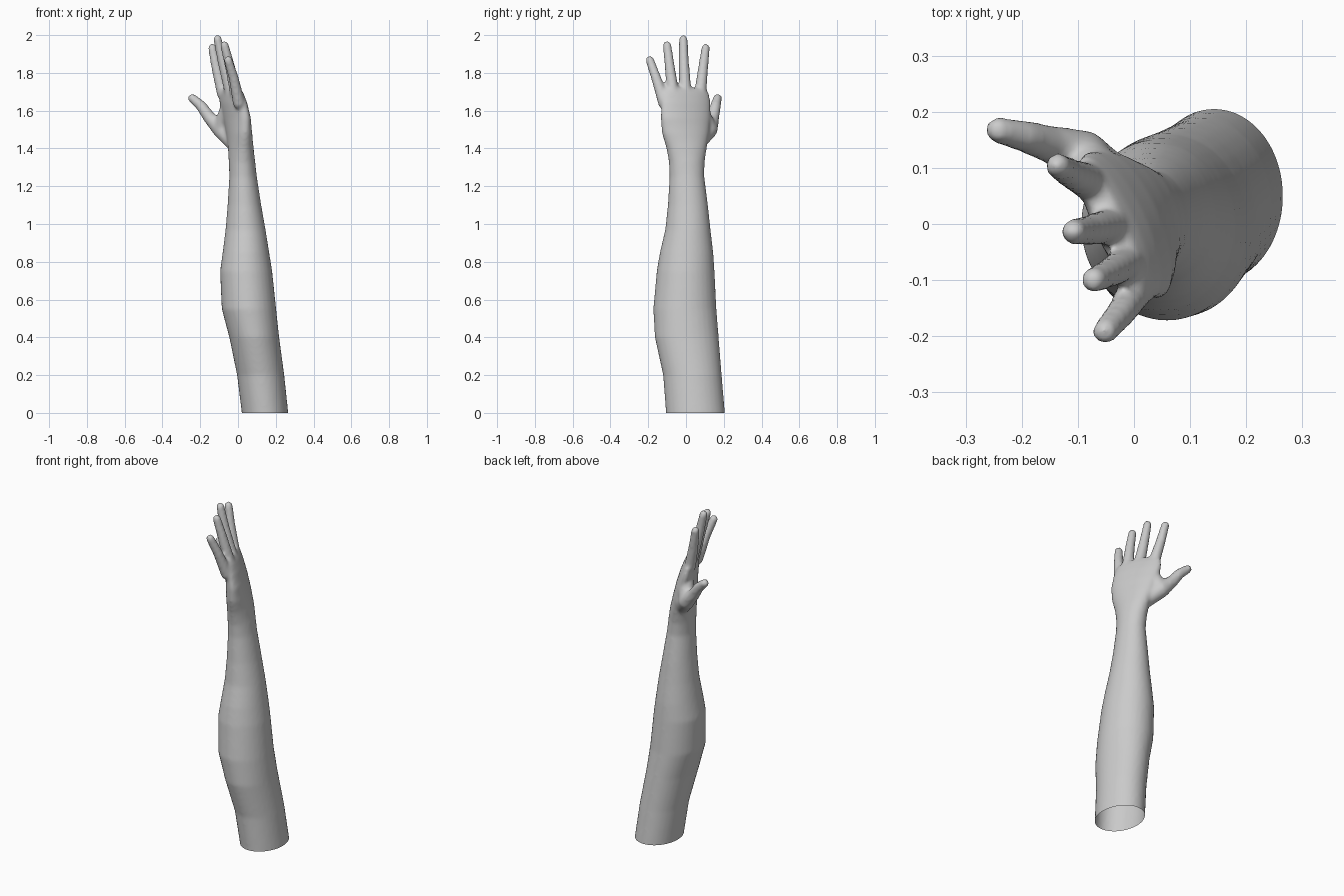
import bpy, bmesh, math
from mathutils import Vector

if "Cube" in bpy.data.objects:
    bpy.data.objects.remove(bpy.data.objects["Cube"])

skin = bpy.data.materials.new("light grey")
skin.diffuse_color = (0.6, 0.6, 0.6, 1)
skin.use_nodes = True
skin.node_tree.nodes["Principled BSDF"].inputs["Base Color"].default_value = skin.diffuse_color
bm = bmesh.new()


def loft(rings, n=32):
    """Closed tube through (z, cx, cy, half_x, half_y, tilt_degrees) ellipses."""
    loops = []
    for z, cx, cy, hx, hy, tilt in rings:
        t = math.radians(tilt)
        loop = []
        for i in range(n):
            a = 2 * math.pi * i / n
            u, v = hx * math.cos(a), hy * math.sin(a)
            loop.append(bm.verts.new((cx + u * math.cos(t) - v * math.sin(t),
                                      cy + u * math.sin(t) + v * math.cos(t), z)))
        loops.append(loop)
    for a, b in zip(loops, loops[1:]):
        for i in range(n):
            j = (i + 1) % n
            bm.faces.new((a[i], a[j], b[j], b[i]))
    bm.faces.new(loops[0][::-1])
    bm.faces.new(loops[-1])


def ball_points(x, y, z, r):
    c = Vector((x, y, z))
    pts = [c + Vector((0, 0, r)), c - Vector((0, 0, r))]
    for k in range(1, 8):
        p = math.pi * k / 8
        for i in range(16):
            a = math.pi * i / 8
            pts.append(c + r * Vector((math.sin(p) * math.cos(a),
                                       math.sin(p) * math.sin(a), math.cos(p))))
    return pts


def digit(joints):
    """Rounded tapered links between (x, y, z, radius) joints."""
    for a, b in zip(joints, joints[1:]):
        verts = [bm.verts.new(p) for p in ball_points(*a) + ball_points(*b)]
        res = bmesh.ops.convex_hull(bm, input=verts)
        inside = [v for v in res["geom_interior"] if isinstance(v, bmesh.types.BMVert)]
        bmesh.ops.delete(bm, geom=inside, context='VERTS')


# Forearm, wrist and palm
loft([(-0.10, 0.147, 0.052, 0.123, 0.157, 0),
      (0.00, 0.143, 0.050, 0.123, 0.156, 0),
      (0.20, 0.120, 0.034, 0.125, 0.155, 0),
      (0.40, 0.086, 0.004, 0.132, 0.169, 0),
      (0.55, 0.058, -0.006, 0.144, 0.167, 0),
      (0.75, 0.043, -0.002, 0.138, 0.153, 0),
      (0.85, 0.042, 0.003, 0.123, 0.141, 0),
      (0.97, 0.040, 0.010, 0.106, 0.120, 0),
      (1.10, 0.034, 0.010, 0.089, 0.106, 0),
      (1.25, 0.027, 0.005, 0.073, 0.092, 0),
      (1.33, 0.021, 0.004, 0.070, 0.095, 6),
      (1.40, 0.015, 0.003, 0.066, 0.108, 12),
      (1.48, 0.006, -0.002, 0.060, 0.130, 18),
      (1.56, -0.006, -0.002, 0.054, 0.142, 23),
      (1.64, -0.024, -0.001, 0.046, 0.143, 25),
      (1.69, -0.035, -0.001, 0.036, 0.136, 25),
      (1.72, -0.041, -0.001, 0.024, 0.115, 25)])

# Fingers: index, middle, ring, little
for base, mid, tip in [
        ((-0.080, 0.075, 1.69), (-0.115, 0.091, 1.83), (-0.136, 0.104, 1.932)),
        ((-0.040, -0.003, 1.70), (-0.082, -0.011, 1.86), (-0.108, -0.014, 1.978)),
        ((-0.010, -0.068, 1.69), (-0.044, -0.087, 1.84), (-0.072, -0.100, 1.947)),
        ((0.005, -0.115, 1.64), (-0.022, -0.157, 1.77), (-0.052, -0.192, 1.868))]:
    digit([(*base, 0.033), (*mid, 0.027), (*tip, 0.023)])

# Thumb and the pad at its base
digit([(-0.020, 0.060, 1.43, 0.045), (-0.090, 0.122, 1.50, 0.046),
       (-0.150, 0.142, 1.562, 0.034), (-0.195, 0.156, 1.625, 0.029),
       (-0.242, 0.167, 1.666, 0.024)])
digit([(-0.090, 0.122, 1.50, 0.046), (-0.060, 0.080, 1.60, 0.040)])

bmesh.ops.recalc_face_normals(bm, faces=bm.faces)
mesh = bpy.data.meshes.new("arm_with_hand")
bm.to_mesh(mesh)
bm.free()
mesh.materials.append(skin)
arm = bpy.data.objects.new("arm_with_hand", mesh)
bpy.context.collection.objects.link(arm)
bpy.context.view_layer.objects.active = arm
arm.select_set(True)

# Blend the parts into one skin
remesh = arm.modifiers.new("blend", 'REMESH')
remesh.mode = 'VOXEL'
remesh.voxel_size = 0.009
soften = arm.modifiers.new("soften", 'SMOOTH')
soften.factor = 0.5
soften.iterations = 8
for name in ("blend", "soften"):
    bpy.ops.object.modifier_apply(modifier=name)

# Open cut end at the elbow
bm = bmesh.new()
bm.from_mesh(arm.data)
bmesh.ops.bisect_plane(bm, geom=bm.verts[:] + bm.edges[:] + bm.faces[:],
                       plane_co=(0, 0, 0), plane_no=(0, 0, 1), clear_inner=True)
for f in bm.faces:
    f.smooth = True
    f.material_index = 0
bm.to_mesh(arm.data)
bm.free()
if not arm.data.materials:
    arm.data.materials.append(skin)
